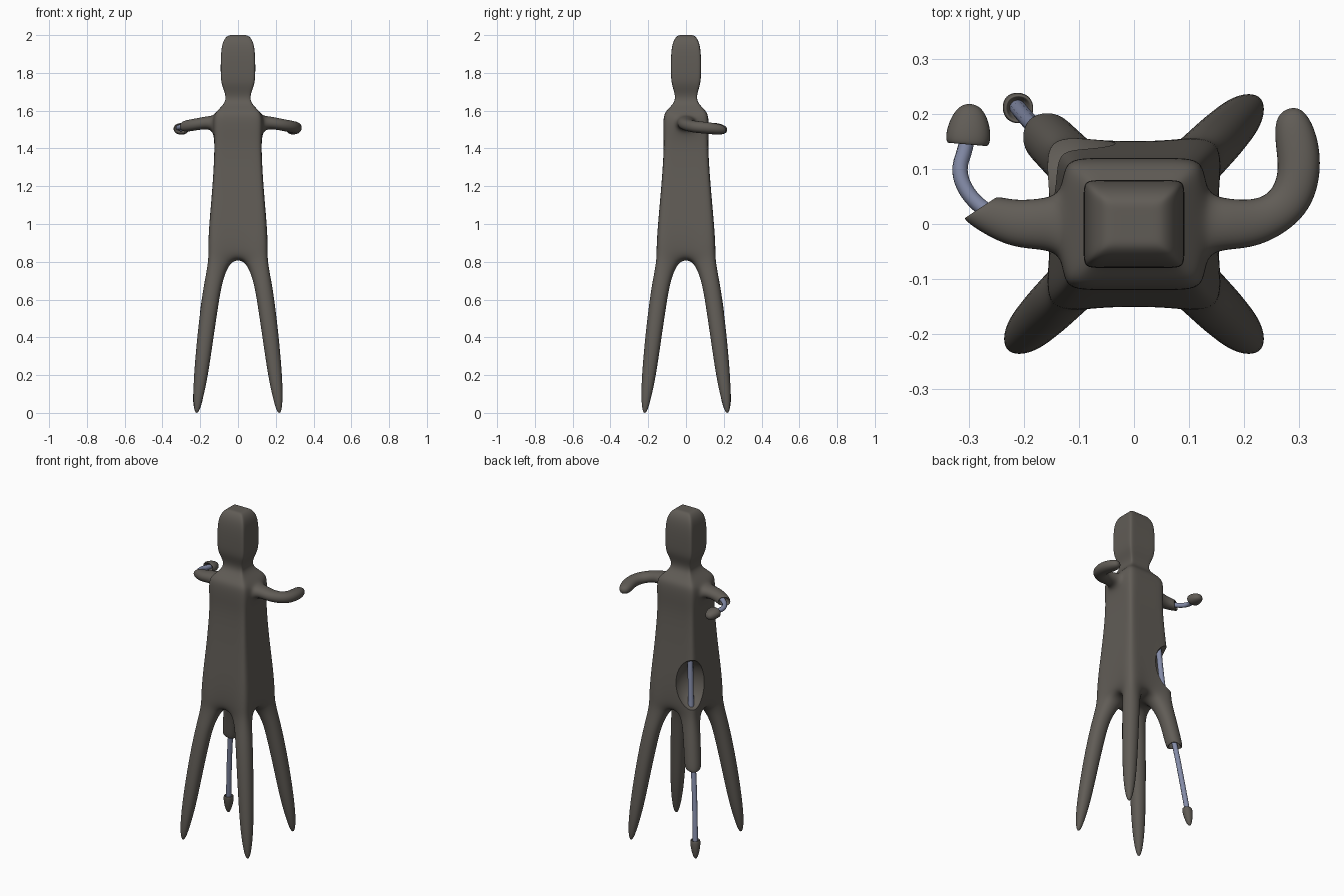
import bpy, bmesh, math
from mathutils import Vector

if "Cube" in bpy.data.objects:
    bpy.data.objects.remove(bpy.data.objects["Cube"])


def material(name, rgb):
    m = bpy.data.materials.new(name)
    m.diffuse_color = (*rgb, 1)
    m.use_nodes = True
    m.node_tree.nodes["Principled BSDF"].inputs["Base Color"].default_value = m.diffuse_color
    return m


SKIN = material("dark grey skin", (0.118, 0.107, 0.093))
BONE = material("blue grey bone", (0.23, 0.26, 0.39))


def leg_ring(sx, sy, z, c, h, jag=0.0):
    """Square cross-section of a leg, centred on the diagonal."""
    corners = ((-1, -1), (1, -1), (1, 1), (-1, 1))
    return [Vector((sx * c + u * h, sy * c + v * h, z + jag * (-1) ** i))
            for i, (u, v) in enumerate(corners)]


def arm_ring(sx, x, y, z, deg, a, b):
    """Flattened cross-section of an arm, square to its direction."""
    t = math.radians(deg)
    n = Vector((-math.sin(t), math.cos(t), 0)) * a
    up = Vector((0, 0, b))
    c = Vector((x, y, z))
    pts = [c - n + up, c + n + up, c + n - up, c - n - up]
    return [Vector((p.x * sx, p.y, p.z)) for p in pts]


def loft(bm, start, rings):
    """Continue a four-sided tube from start through the rings and close it."""
    prev = start
    for ring in rings:
        new = [bm.verts.new(p) for p in ring]
        for i in range(4):
            j = (i + 1) % 4
            bm.faces.new((prev[i], prev[j], new[j], new[i]))
        prev = new
    bm.faces.new(prev)


def finish(bm, name, cutter=None):
    bmesh.ops.recalc_face_normals(bm, faces=bm.faces[:])
    me = bpy.data.meshes.new(name)
    bm.to_mesh(me)
    bm.free()
    ob = bpy.data.objects.new(name, me)
    bpy.context.collection.objects.link(ob)
    me.materials.append(SKIN)
    bpy.ops.object.select_all(action='DESELECT')
    bpy.context.view_layer.objects.active = ob
    ob.select_set(True)
    sub = ob.modifiers.new("smooth", 'SUBSURF')
    sub.levels = sub.render_levels = 3
    bpy.ops.object.modifier_apply(modifier=sub.name)
    if cutter:
        cut = ob.modifiers.new("wound", 'BOOLEAN')
        cut.operation = 'DIFFERENCE'
        cut.solver = 'EXACT'
        cut.object = cutter
        bpy.ops.object.modifier_apply(modifier=cut.name)
    bpy.ops.object.shade_smooth_by_angle(angle=math.radians(45))
    return ob


def closed_tube(name, rings):
    bm = bmesh.new()
    start = [bm.verts.new(p) for p in rings[0]]
    bm.faces.new(start)
    loft(bm, start, rings[1:])
    finish(bm, name)


def bone(name, pts, r):
    cu = bpy.data.curves.new(name, 'CURVE')
    cu.dimensions = '3D'
    cu.bevel_depth = r
    cu.bevel_resolution = 3
    cu.use_fill_caps = True
    sp = cu.splines.new('NURBS')
    sp.points.add(len(pts) - 1)
    for p, co in zip(sp.points, pts):
        p.co = (*co, 1)
    sp.order_u = 3
    sp.use_endpoint_u = True
    sp.resolution_u = 8
    cu.materials.append(BONE)
    ob = bpy.data.objects.new(name, cu)
    bpy.context.collection.objects.link(ob)


# Head and torso levels: z, half width, half depth, inner column ratio, side pinch
LEVELS = [(2.00, .055, .045, .55, 1), (1.967, .082, .070, .65, 1),
          (1.90, .091, .080, .65, 1), (1.80, .092, .080, .65, 1),
          (1.74, .089, .077, .65, 1), (1.69, .066, .058, .65, 1),
          (1.645, .064, .057, .65, 1), (1.605, .105, .100, .6, 1),
          (1.575, .130, .120, .5, 1), (1.49, .128, .120, .5, 1),
          (1.40, .123, .116, .6, 1), (1.20, .134, .130, .6, 1),
          (1.00, .155, .151, .5, .98), (.88, .167, .165, .35, .92),
          (.81, .174, .174, .2, .82)]
ARM_LEVEL = 8
PERIM = [(0, 0), (1, 0), (2, 0), (3, 0), (3, 1), (3, 2),
         (3, 3), (2, 3), (1, 3), (0, 3), (0, 2), (0, 1)]


def grid_point(a, b, z, w, d, k, m):
    u, v = (-1, -k, k, 1)[a], (-1, -k, k, 1)[b]
    if abs(u) == 1 and abs(v) < 1:
        u *= m
    elif abs(v) == 1 and abs(u) < 1:
        v *= m
    return (u * w, v * d, z)


def cell(a, b):
    return [(a, b), (a + 1, b), (a + 1, b + 1), (a, b + 1)]


bm = bmesh.new()
rings = [{k: bm.verts.new(grid_point(*k, *lv)) for k in PERIM} for lv in LEVELS]
for i in (0, -1):
    for k in ((1, 1), (2, 1), (2, 2), (1, 2)):
        rings[i][k] = bm.verts.new(grid_point(*k, *LEVELS[i]))
for i in range(len(rings) - 1):
    hi, lo = rings[i], rings[i + 1]
    for j, k in enumerate(PERIM):
        n = PERIM[(j + 1) % 12]
        if i == ARM_LEVEL and {k[1], n[1]} == {1, 2}:
            continue
        bm.faces.new((hi[k], hi[n], lo[n], lo[k]))
for a in range(3):
    for b in range(3):
        bm.faces.new([rings[0][k] for k in cell(a, b)])
        if a == 1 or b == 1:
            bm.faces.new([rings[-1][k] for k in cell(a, b)])

# Legs: three whole, the back left one ends in a hollow stump
UPPER = [(.70, .130, .051), (.58, .149, .050)]
LOWER = [(.40, .173, .047), (.20, .196, .041), (.07, .212, .028), (-.006, .219, .010)]
STUMP = [(.51, .160, .049, .018), (.505, .161, .033, .018), (.60, .147, .027)]
for sx, sy in ((-1, -1), (1, -1), (1, 1), (-1, 1)):
    tail = STUMP if (sx, sy) == (-1, 1) else LOWER
    start = [rings[-1][k] for k in cell(1 + sx if sx < 0 else 2, 0 if sy < 0 else 2)]
    loft(bm, start, [leg_ring(sx, sy, *r) for r in UPPER + tail])

# Arms: right whole and hooked backward, left a hollow stump
SHOULDER = [(.17, 0, 1.537, 0, .049, .036), (.225, 0, 1.527, 10, .047, .034)]
HOOK = [(.285, .035, 1.515, 58, .045, .034), (.304, .10, 1.51, 94, .043, .034),
        (.292, .165, 1.502, 112, .043, .033), (.277, .212, 1.498, 112, .024, .022)]
TORN = [(.282, .03, 1.517, 58, .043, .034), (.281, .03, 1.517, 58, .028, .022),
        (.243, .008, 1.524, 30, .022, .017)]
for sx, tail in ((1, HOOK), (-1, TORN)):
    a = 3 if sx > 0 else 0
    hi, lo = rings[ARM_LEVEL], rings[ARM_LEVEL + 1]
    start = [hi[a, 1], hi[a, 2], lo[a, 2], lo[a, 1]]
    loft(bm, start, [arm_ring(sx, *r) for r in SHOULDER + tail])

# Wound scooped from the back left edge of the torso
bpy.ops.mesh.primitive_uv_sphere_add(segments=32, ring_count=20, radius=1,
                                     location=(-.152, .15, 1.01))
cutter = bpy.context.object
cutter.name = "wound_cutter"
cutter.scale = (.118, .112, .15)
cutter.data.materials.append(SKIN)
cutter.data.polygons.foreach_set("use_smooth", [True] * len(cutter.data.polygons))
cutter.hide_render = True
bpy.context.view_layer.update()
finish(bm, "body", cutter)
bpy.data.objects.remove(cutter)

# Severed hand and foot, each hollowed where the bone enters
closed_tube("left_hand", [arm_ring(-1, *r) for r in (
    (.302, .165, 1.503, 95, .022, .016), (.303, .142, 1.505, 95, .032, .024),
    (.302, .145, 1.505, 95, .045, .034), (.299, .18, 1.502, 95, .043, .033),
    (.296, .221, 1.498, 95, .020, .018))])
closed_tube("back_left_foot", [leg_ring(-1, 1, *r) for r in (
    (.085, .212, .016), (.112, .209, .022), (.11, .209, .031),
    (.065, .213, .029), (-.005, .219, .010))])

# Exposed bones
bone("arm_bone", [(-.24, .008, 1.523), (-.285, .03, 1.517), (-.322, .09, 1.51),
                  (-.303, .145, 1.505), (-.301, .17, 1.503)], .014)
bone("leg_bone", [(-.147, .147, .62), (-.165, .162, .5), (-.19, .185, .3),
                  (-.212, .212, .08)], .015)
bone("torso_bone", [(-.095, .095, 1.2), (-.10, .10, 1.05), (-.118, .118, .84)], .016)
